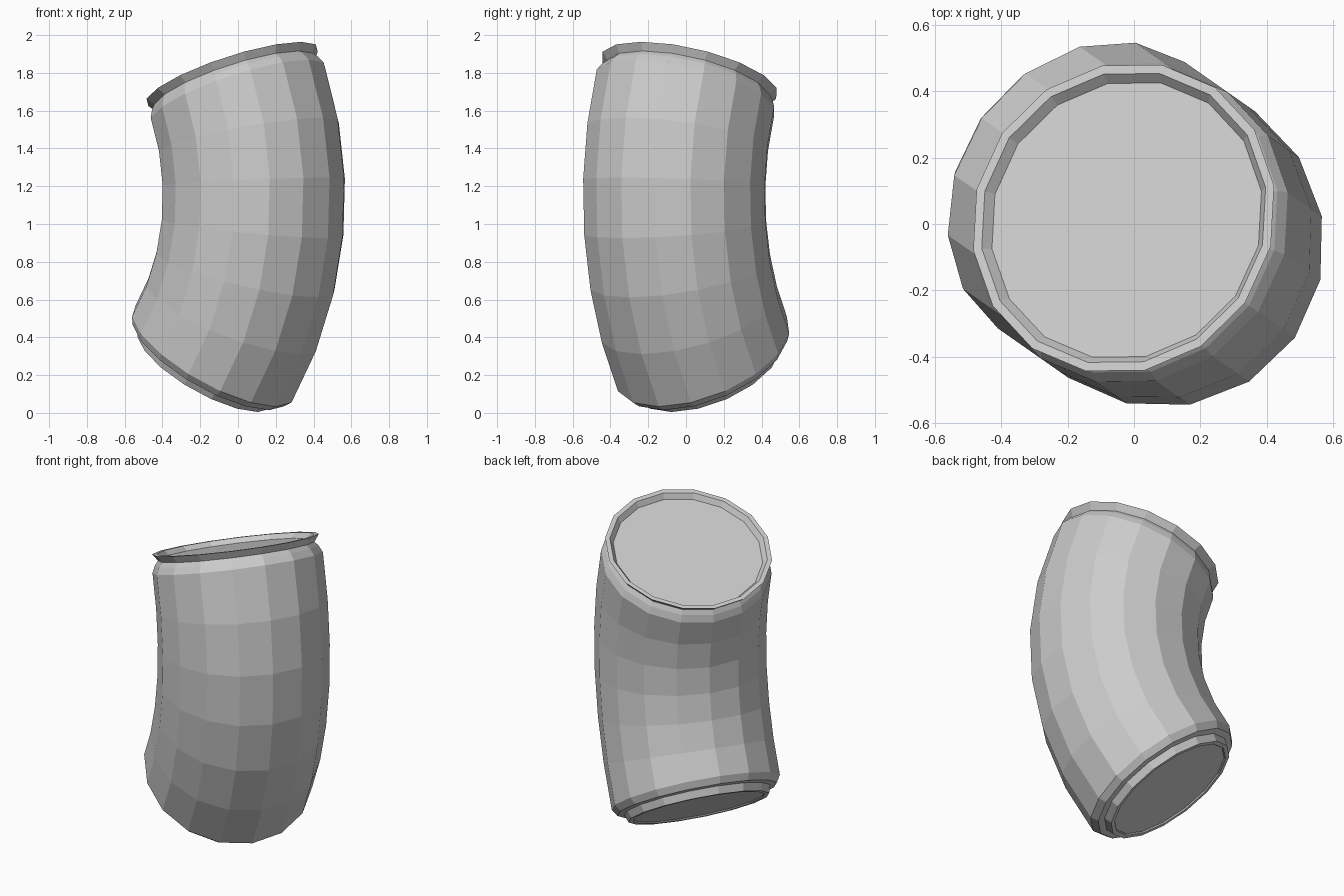
import bpy, bmesh
from math import sin, cos, pi, radians
from mathutils import Vector

cube = bpy.data.objects.get("Cube")
if cube:
    bpy.data.objects.remove(cube)

SIDES = 16
BEND_RADIUS = 1.47
ARC_CENTRE, ARC_HEIGHT = -1.36, 1.149
LOW, HIGH, STEPS = radians(-34.7), radians(21.6), 6
AZIMUTH = radians(-35)
U = Vector((cos(AZIMUTH), sin(AZIMUTH), 0))    # outward side of the bend
W = Vector((-sin(AZIMUTH), cos(AZIMUTH), 0))   # across the bend
Z = Vector((0, 0, 1))
SHIFT = Vector((-0.005, 0, 0))

grey = bpy.data.materials.new("pipe_grey")
grey.use_nodes = True
colour = (0.6, 0.6, 0.6, 1)
grey.diffuse_color = colour
grey.node_tree.nodes["Principled BSDF"].inputs["Base Color"].default_value = colour


def ring(bm, angle, radius, offset=0):
    """Ring of vertices square to the bend, slid along its axis by offset."""
    outward = U * cos(angle) + Z * sin(angle)
    axis = Z * cos(angle) - U * sin(angle)
    centre = U * ARC_CENTRE + Z * ARC_HEIGHT + outward * BEND_RADIUS + axis * offset + SHIFT
    turns = [2 * pi * i / SIDES for i in range(SIDES)]
    return [bm.verts.new(centre + (outward * cos(a) + W * sin(a)) * radius) for a in turns]


bm = bmesh.new()
# Bottom spigot: cap, collar, step and bevelled shoulder
rings = [ring(bm, LOW, r, t) for r, t in
         ((0.38, -0.082), (0.385, -0.09), (0.41, -0.09), (0.425, -0.045), (0.465, -0.04))]
# Curved body
rings += [ring(bm, LOW + (HIGH - LOW) * i / STEPS, 0.49) for i in range(STEPS + 1)]
# Top socket: groove, flared lip, flat rim and recessed cap
rings += [ring(bm, HIGH, r, t) for r, t in
          ((0.47, 0.04), (0.45, 0.065), (0.48, 0.105), (0.453, 0.105), (0.43, 0.075))]

for a, b in zip(rings, rings[1:]):
    for i in range(SIDES):
        j = (i + 1) % SIDES
        bm.faces.new((a[i], a[j], b[j], b[i]))
bm.faces.new(rings[0][::-1])
bm.faces.new(rings[-1])
bmesh.ops.recalc_face_normals(bm, faces=bm.faces)

mesh = bpy.data.meshes.new("bent_pipe")
bm.to_mesh(mesh)
bm.free()
mesh.materials.append(grey)
pipe = bpy.data.objects.new("bent_pipe", mesh)
bpy.context.collection.objects.link(pipe)
